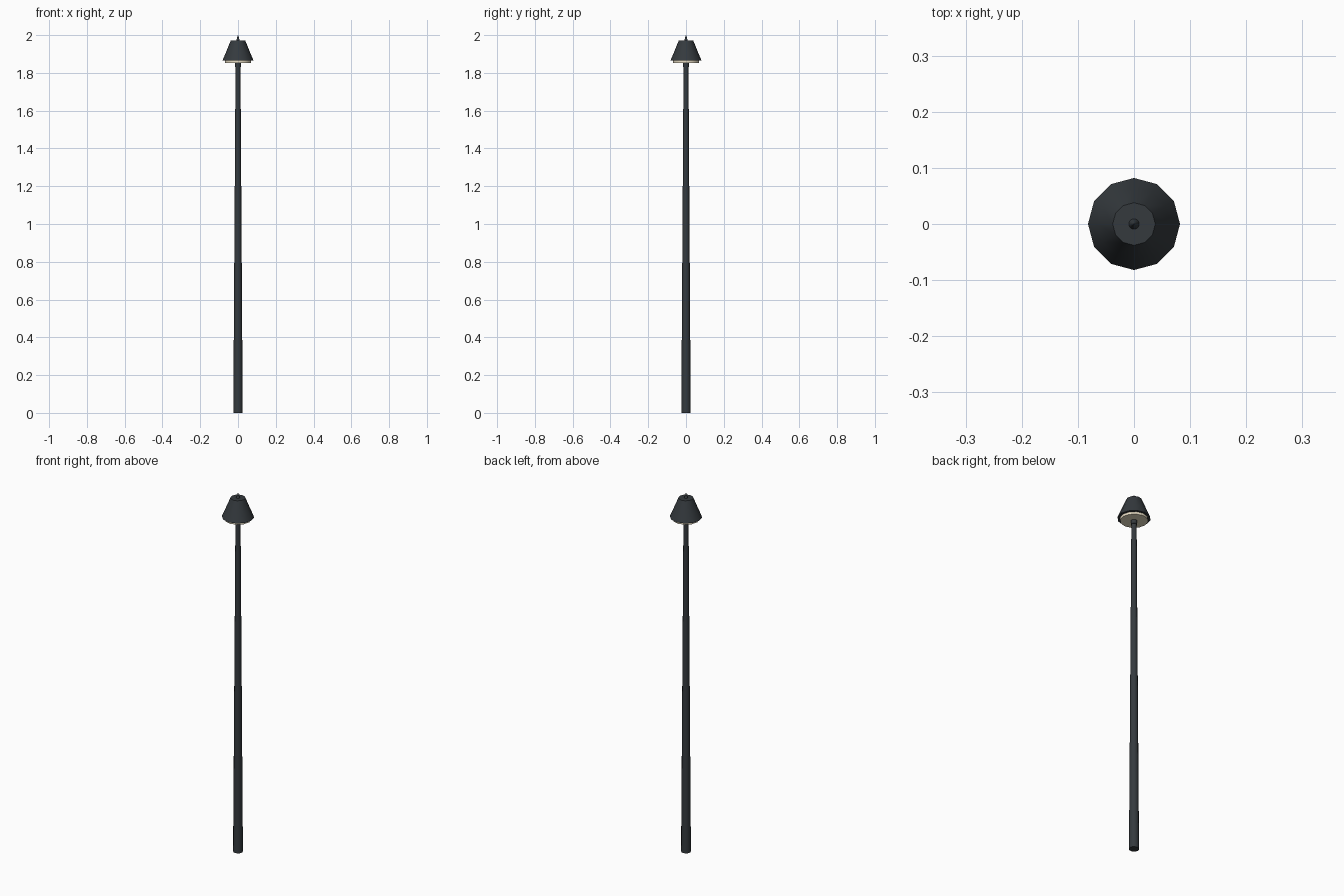
import bpy, bmesh, math

if "Cube" in bpy.data.objects:
    bpy.data.objects.remove(bpy.data.objects["Cube"])

SIDES = 12


def material(name, rgb):
    m = bpy.data.materials.new(name)
    m.diffuse_color = (*rgb, 1)
    m.use_nodes = True
    m.node_tree.nodes["Principled BSDF"].inputs["Base Color"].default_value = m.diffuse_color
    return m


dark = material("dark_metal", (0.035, 0.042, 0.048))
cream = material("warm_glass", (0.80, 0.72, 0.55))


def lathe(name, profile, mat, sides=SIDES):
    """Revolve (radius, z) points, bottom to top, into a closed solid."""
    bm = bmesh.new()
    rings = []
    for r, z in profile:
        rings.append([bm.verts.new((r * math.cos(2 * math.pi * i / sides),
                                    r * math.sin(2 * math.pi * i / sides), z))
                      for i in range(sides)])
    for a, b in zip(rings, rings[1:]):
        for i in range(sides):
            j = (i + 1) % sides
            bm.faces.new((a[i], a[j], b[j], b[i]))
    bm.faces.new(rings[0][::-1])
    bm.faces.new(rings[-1])
    bmesh.ops.recalc_face_normals(bm, faces=bm.faces)
    mesh = bpy.data.meshes.new(name)
    bm.to_mesh(mesh)
    bm.free()
    mesh.materials.append(mat)
    ob = bpy.data.objects.new(name, mesh)
    bpy.context.collection.objects.link(ob)
    bpy.ops.object.select_all(action='DESELECT')
    ob.select_set(True)
    bpy.context.view_layer.objects.active = ob
    bpy.ops.object.shade_smooth_by_angle(angle=math.radians(40))
    return ob


# Tapered pole
lathe("pole", [(0.025, 0), (0.013, 1.85)], dark)
# Collar under the lamp
lathe("collar", [(0.016, 1.832), (0.016, 1.856)], dark)
# Glowing diffuser disc, just below the shade rim
lathe("diffuser", [(0.069, 1.853), (0.069, 1.868)], cream)
# Conical shade
lathe("shade", [(0.082, 1.866), (0.065, 1.906), (0.038, 1.972)], dark)
# Pointed finial
lathe("finial", [(0.010, 1.970), (0.0005, 2.0)], dark)
